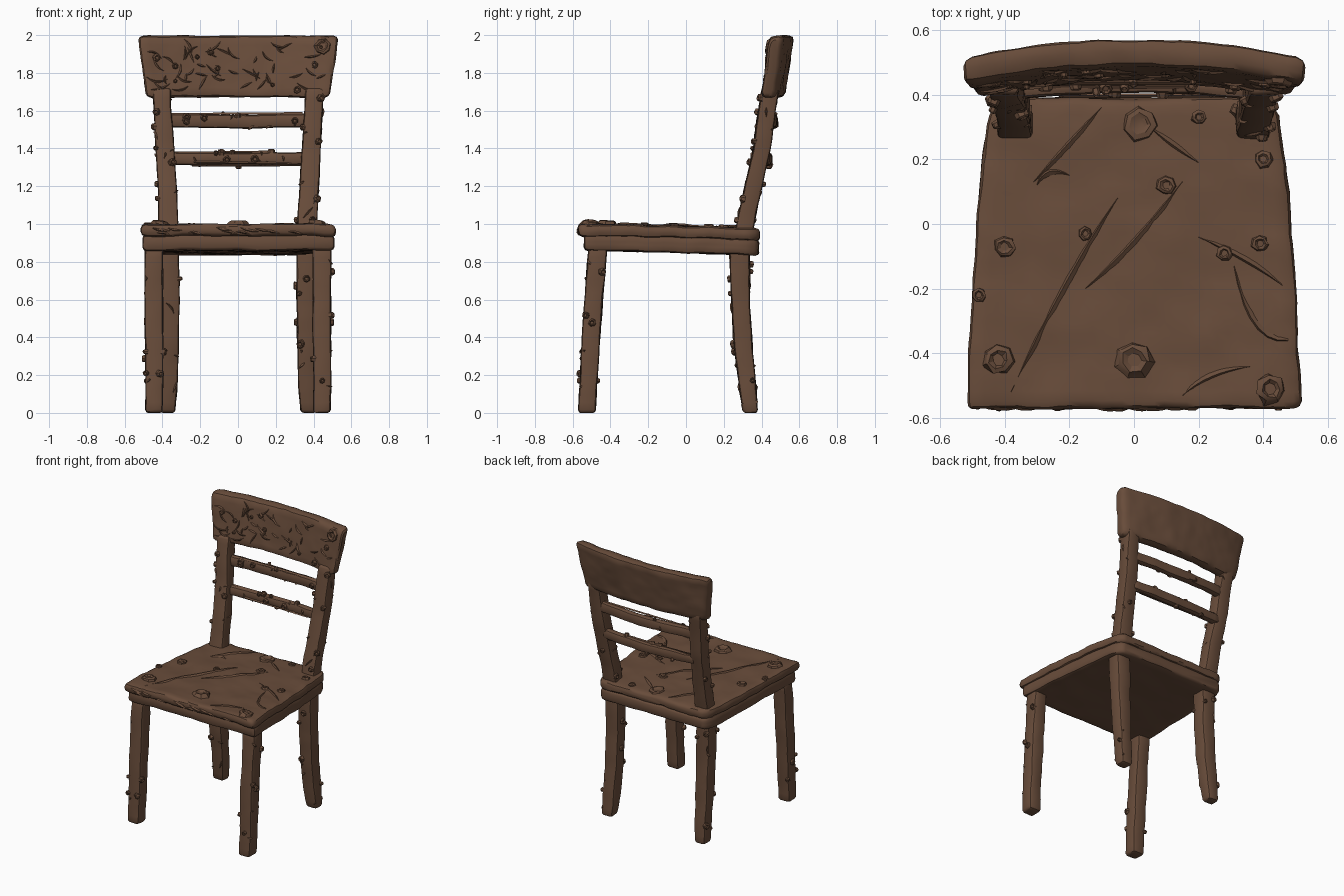
import bpy, bmesh, math, random
from mathutils import Vector, noise
from mathutils.bvhtree import BVHTree

if "Cube" in bpy.data.objects:
    bpy.data.objects.remove(bpy.data.objects["Cube"])

random.seed(7)
wood = bpy.data.materials.new("brown wood")
wood.diffuse_color = (0.14, 0.073, 0.043, 1)
wood.use_nodes = True
wood.node_tree.nodes["Principled BSDF"].inputs["Base Color"].default_value = wood.diffuse_color


def finish(name, bm, angle=35):
    bmesh.ops.recalc_face_normals(bm, faces=bm.faces)
    me = bpy.data.meshes.new(name)
    bm.to_mesh(me)
    bm.free()
    me.materials.append(wood)
    me.shade_smooth()
    me.set_sharp_from_angle(angle=math.radians(angle))
    ob = bpy.data.objects.new(name, me)
    bpy.context.collection.objects.link(ob)
    return ob


def section(hu, hv, r, nu, nv):
    """Rounded rectangle with subdivided sides."""
    corners = []
    for i, (a, b) in enumerate([(1, 1), (-1, 1), (-1, -1), (1, -1)]):
        corners.append([(a * (hu - r) + r * math.cos(t), b * (hv - r) + r * math.sin(t))
                        for t in (math.radians(90 * i + d) for d in (0, 45, 90))])
    pts = []
    for i in range(4):
        pts += corners[i]
        p, q, n = corners[i][-1], corners[(i + 1) % 4][0], (nu if i % 2 == 0 else nv)
        pts += [(p[0] + (q[0] - p[0]) * k / n, p[1] + (q[1] - p[1]) * k / n) for k in range(1, n)]
    return pts


def sample(st, t):
    for a, b in zip(st, st[1:]):
        if t <= b[0]:
            f = (t - a[0]) / (b[0] - a[0])
            return [x + (y - x) * f for x, y in zip(a, b)]
    return list(st[-1])


def sweep(name, st, axis, r, n, nu=2, nv=2, amp=0.005, warp=None):
    """Worn wooden bar. Stations are (t, centre u, centre v, half u, half v)."""
    t0, t1 = st[0][0], st[-1][0]
    ts = [(t0, r * 0.8), (t0 + 0.3 * r, r * 0.3)]
    ts += [(t0 + r + (t1 - t0 - 2 * r) * i / n, 0) for i in range(n + 1)]
    ts += [(t1 - 0.3 * r, r * 0.3), (t1, r * 0.8)]
    bm = bmesh.new()
    rings = []
    for t, inset in ts:
        _, cu, cv, hu, hv = sample(st, t)
        ring = []
        for u, v in section(hu, hv, r, nu, nv):
            u, v = cu + u * (hu - inset) / hu, cv + v * (hv - inset) / hv
            p = Vector({'x': (t, u, v), 'y': (u, t, v), 'z': (u, v, t)}[axis])
            if warp:
                p = warp(p)
            p += amp * noise.noise_vector(p * 7) + amp * 0.5 * noise.noise_vector(p * 19)
            p.z = min(2, max(0, p.z))
            ring.append(bm.verts.new(p))
        rings.append(ring)
    m = len(rings[0])
    for a, b in zip(rings, rings[1:]):
        for i in range(m):
            bm.faces.new((a[i], a[(i + 1) % m], b[(i + 1) % m], b[i]))
    bm.faces.new(rings[0])
    bm.faces.new(rings[-1])
    return finish(name, bm)


class Wear:
    """Raised knots and splinters laid on a part's surface."""
    def __init__(self, part):
        self.part, self.bm = part, bmesh.new()
        src = bmesh.new()
        src.from_mesh(part.data)
        self.tree = BVHTree.FromBMesh(src)
        src.free()

    def hit(self, p, d):
        loc, nor, _, _ = self.tree.ray_cast(Vector(p) - Vector(d) * 0.5, Vector(d))
        return loc, nor

    def knot(self, p, d, r, h=0.016):
        loc, nor = self.hit(p, d)
        if loc is None:
            return
        u = nor.orthogonal().normalized()
        v = nor.cross(u)
        rings = []
        for k, z in ((1.1, -0.006), (0.95, h * 0.7), (0.65, h), (0.4, h * 0.5)):
            rings.append([self.bm.verts.new(loc + nor * z + r * k * random.uniform(0.85, 1.15) *
                          (u * math.cos(i * math.tau / 7) + v * math.sin(i * math.tau / 7)))
                          for i in range(7)])
        for a, b in zip(rings, rings[1:]):
            for i in range(7):
                self.bm.faces.new((a[i], a[(i + 1) % 7], b[(i + 1) % 7], b[i]))
        self.bm.faces.new(rings[-1])

    def splinter(self, pts, d, w=0.008, h=0.008):
        n, path = 8, []
        a, b, c = (Vector(p) for p in pts)
        for i in range(n + 1):
            t = i / n
            loc, nor = self.hit(a * (1 - t) ** 2 + b * 2 * t * (1 - t) + c * t * t, d)
            if loc is not None:
                path.append((loc, nor, math.sin(math.pi * (0.05 + 0.9 * t))))
        rows = []
        for i, (loc, nor, k) in enumerate(path):
            if len(path) < 3:
                return
            tan = path[min(i + 1, len(path) - 1)][0] - path[max(i - 1, 0)][0]
            side = tan.cross(nor).normalized() * w * k
            rows.append([self.bm.verts.new(q) for q in
                         (loc - side - nor * 0.003, loc + side * 0.4 + nor * h * k, loc + side - nor * 0.003)])
        for r, s in zip(rows, rows[1:]):
            for i in range(2):
                self.bm.faces.new((r[i], r[i + 1], s[i + 1], s[i]))

    def done(self):
        finish(self.part.name + "_wear", self.bm, 25)


FRONT, DOWN = (0, 1, 0), (0, 0, -1)

# Seat board and the frame below it
seat = sweep("seat", [(-0.57, 0, 0.968, 0.52, 0.032), (-0.1, 0, 0.96, 0.495, 0.032),
                      (0.2, 0, 0.951, 0.47, 0.032), (0.34, 0, 0.946, 0.445, 0.032),
                      (0.39, 0, 0.944, 0.41, 0.032)], 'y', 0.022, 30, 30, 2, 0.008)
sweep("seat_frame", [(-0.54, 0, 0.903, 0.51, 0.043), (-0.1, 0, 0.893, 0.485, 0.043),
                     (0.2, 0, 0.883, 0.46, 0.043), (0.34, 0, 0.877, 0.44, 0.043),
                     (0.385, 0, 0.875, 0.41, 0.043)], 'y', 0.02, 20, 16, 3, 0.006)

# Legs and back posts, mirrored left and right
uprights = []
for s, side in ((-1, "left"), (1, "right")):
    uprights.append(sweep("front_leg_" + side, [(0, s * 0.445, -0.525, 0.046, 0.046),
                          (0.45, s * 0.445, -0.5, 0.049, 0.049), (0.88, s * 0.445, -0.467, 0.049, 0.05)],
                          'z', 0.016, 22))
    uprights.append(sweep("back_leg_" + side, [(0, s * 0.372, 0.342, 0.041, 0.041),
                          (0.15, s * 0.367, 0.325, 0.046, 0.046), (0.35, s * 0.362, 0.303, 0.05, 0.05),
                          (0.6, s * 0.362, 0.288, 0.052, 0.05), (0.88, s * 0.365, 0.283, 0.053, 0.054)],
                          'z', 0.016, 22))
    uprights.append(sweep("back_post_" + side, [(0.93, s * 0.366, 0.302, 0.054, 0.046),
                          (1.1, s * 0.371, 0.335, 0.051, 0.046), (1.4, s * 0.388, 0.401, 0.049, 0.046),
                          (1.72, s * 0.405, 0.446, 0.047, 0.046)], 'z', 0.014, 20))


# Curved rungs and the flared headrest
def bow(amount, sag=0.0, lean=0.0, mid=0.0, flare=0.0):
    def warp(p):
        k = 1 - (p.x / 0.5) ** 2
        x = p.x * (1 + flare * (p.z - mid))
        return Vector((x, p.y + amount * k + lean * (p.z - mid), p.z - sag * k))
    return warp


rungs = [sweep("lower_rung", [(-0.37, 0.392, 1.353, 0.026, 0.034), (0.37, 0.392, 1.353, 0.026, 0.034)],
               'x', 0.018, 24, warp=bow(0.04, 0.01)),
         sweep("upper_rung", [(-0.38, 0.42, 1.557, 0.026, 0.036), (0.38, 0.42, 1.557, 0.026, 0.036)],
               'x', 0.018, 24, warp=bow(0.04, 0.015))]
headrest = sweep("headrest", [(-0.508, 0.455, 1.834, 0.042, 0.163), (0.508, 0.455, 1.834, 0.042, 0.163)],
                 'x', 0.026, 36, 2, 12, 0.007, bow(0.052, 0, 0.15, 1.834, 0.28))

# Seat wear
w = Wear(seat)
for x, y, r in [(-0.4, -0.07, .034), (-0.15, -0.03, .022), (0.02, 0.31, .05), (0.2, 0.33, .022),
                (0.4, 0.2, .028), (0.39, -0.06, .026), (0, -0.42, .055), (-0.42, -0.42, .045),
                (0.42, -0.51, .045), (-0.48, -0.22, .022), (0.28, -0.09, .024), (0.1, 0.12, .03)]:
    w.knot((x, y, 1), DOWN, r, 0.012 if y > -0.3 else 0.02)
for pts in [((0.15, 0.13), (0, -0.08), (-0.15, -0.2)), ((-0.05, 0.08), (-0.2, -0.15), (-0.38, -0.52)),
            ((-0.1, 0.36), (-0.2, 0.24), (-0.31, 0.13)), ((0.05, 0.3), (0.12, 0.25), (0.2, 0.19)),
            ((0.2, -0.04), (0.36, -0.1), (0.46, -0.19)), ((0.31, -0.13), (0.37, -0.4), (0.51, -0.35)),
            ((0.15, -0.53), (0.22, -0.45), (0.36, -0.44)), ((-0.2, 0.15), (-0.27, 0.18), (-0.3, 0.12))]:
    w.splinter([(x, y, 1) for x, y in pts], DOWN, 0.012, 0.009)
for i in range(14):
    x, z = random.uniform(-0.48, 0.48), random.uniform(0.95, 0.985)
    w.splinter([(x - 0.04, -0.57, z), (x, -0.57, 0.965), (x + 0.04, -0.57, z - 0.015)], FRONT)
w.done()

# Headrest wear: curls, scratches and one big knot
w = Wear(headrest)
w.knot((0.45, 0.4, 1.94), FRONT, 0.045)
for i in range(10):
    w.knot((random.uniform(-0.46, 0.46), 0.4, random.uniform(1.71, 1.95)), FRONT, random.uniform(.01, .022), 0.012)
for i in range(46):
    x, z = random.uniform(-0.45, 0.45), random.uniform(1.72, 1.95)
    a, l = random.uniform(0, math.tau), random.uniform(0.025, 0.06)
    dx, dz = l * math.cos(a), l * math.sin(a) * 0.7
    k = random.uniform(-0.8, 0.8)
    w.splinter([(x - dx, 0.4, z - dz), (x - dz * k, 0.4, z + dx * k), (x + dx, 0.4, z + dz)], FRONT)
w.done()

# Chips on the legs, posts and rungs
for ob in uprights + rungs:
    w = Wear(ob)
    vs = [v.co.copy() for v in ob.data.vertices]
    c = sum(vs, Vector()) / len(vs)
    for i in range(16):
        v = random.choice(vs)
        if 0.03 < v.z < 0.82 or v.z > 1.0:
            d = FRONT if i % 3 else random.choice([(0, -1, 0), (1 if c.x < 0 else -1, 0, 0)])
            if i % 2:
                w.knot(v, d, random.uniform(0.012, 0.022), 0.016)
            else:
                e = Vector((random.uniform(-.03, .03), 0, random.uniform(-.04, .04)))
                w.splinter([v - e, v + Vector((0.01, 0, 0.01)), v + e], d)
    w.done()
